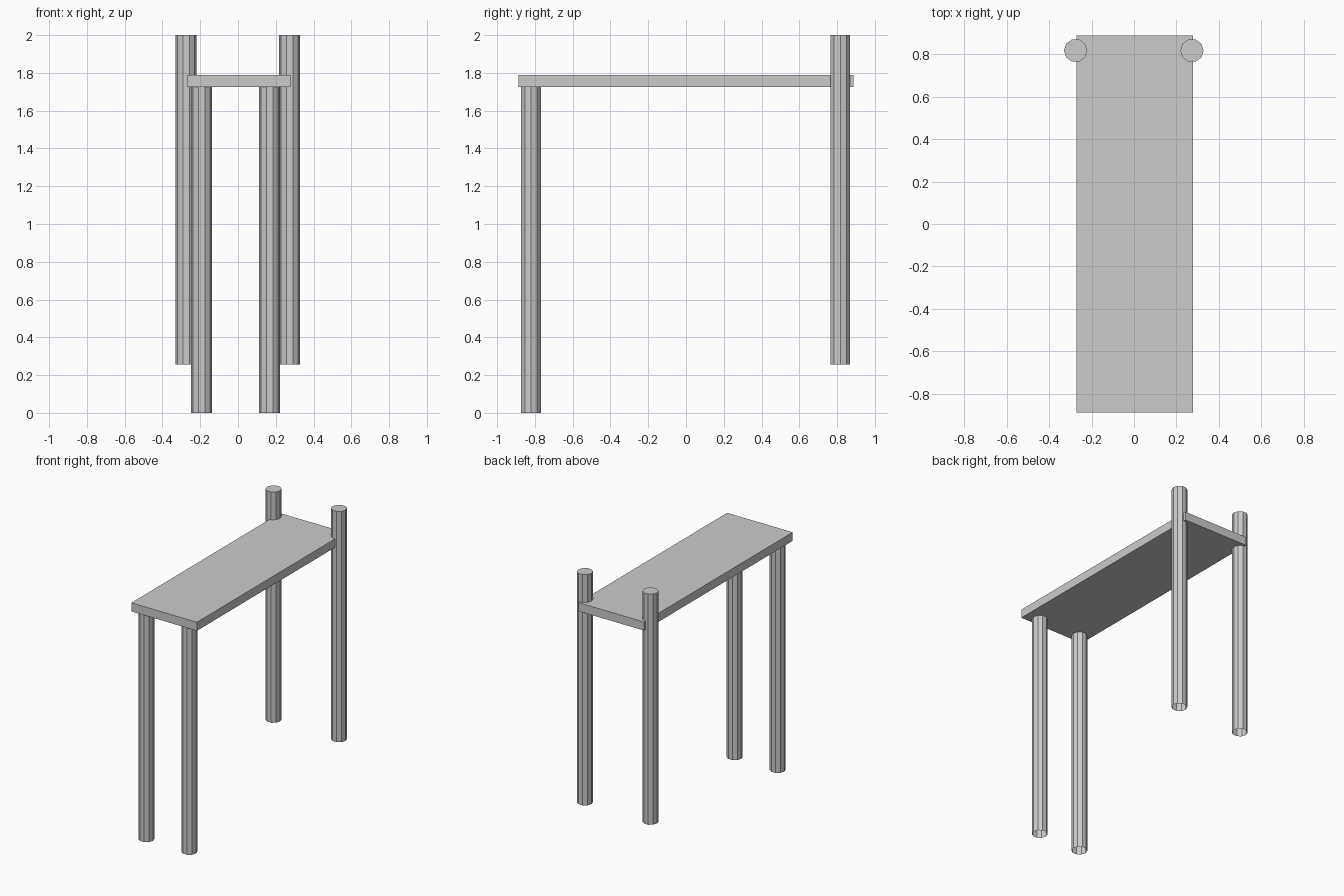
import bpy, bmesh
from math import cos, sin, tau

if "Cube" in bpy.data.objects:
    bpy.data.objects.remove(bpy.data.objects["Cube"])

SIDES, RADIUS = 10, 0.055


def finish(name, bm):
    mesh = bpy.data.meshes.new(name)
    bm.to_mesh(mesh)
    bm.free()
    obj = bpy.data.objects.new(name, mesh)
    bpy.context.collection.objects.link(obj)
    return obj


def post(name, x, y, z0, z1):
    """Ten-sided post, capped on top and open at the foot."""
    bm = bmesh.new()
    rings = [[bm.verts.new((x + RADIUS * cos(tau * i / SIDES),
                            y + RADIUS * sin(tau * i / SIDES), z))
              for i in range(SIDES)] for z in (z0, z1)]
    low, high = rings
    for i in range(SIDES):
        j = (i + 1) % SIDES
        bm.faces.new((low[i], low[j], high[j], high[i]))
    bm.faces.new(high)
    return finish(name, bm)


# Flat board
bm = bmesh.new()
bmesh.ops.create_cube(bm, size=1)
bmesh.ops.scale(bm, vec=(0.549, 1.776, 0.065), verts=bm.verts)
bmesh.ops.translate(bm, vec=(0.0035, 0, 1.7575), verts=bm.verts)
finish("board", bm)

# Front legs, ending inside the board
for side, x in (("left", -0.193), ("right", 0.167)):
    post(f"front_leg_{side}", x, -0.82, 0.0, 1.745)

# Raised rear posts, rising past the board
for side, x in (("left", -0.275), ("right", 0.273)):
    post(f"rear_post_{side}", x, 0.817, 0.255, 2.0)
